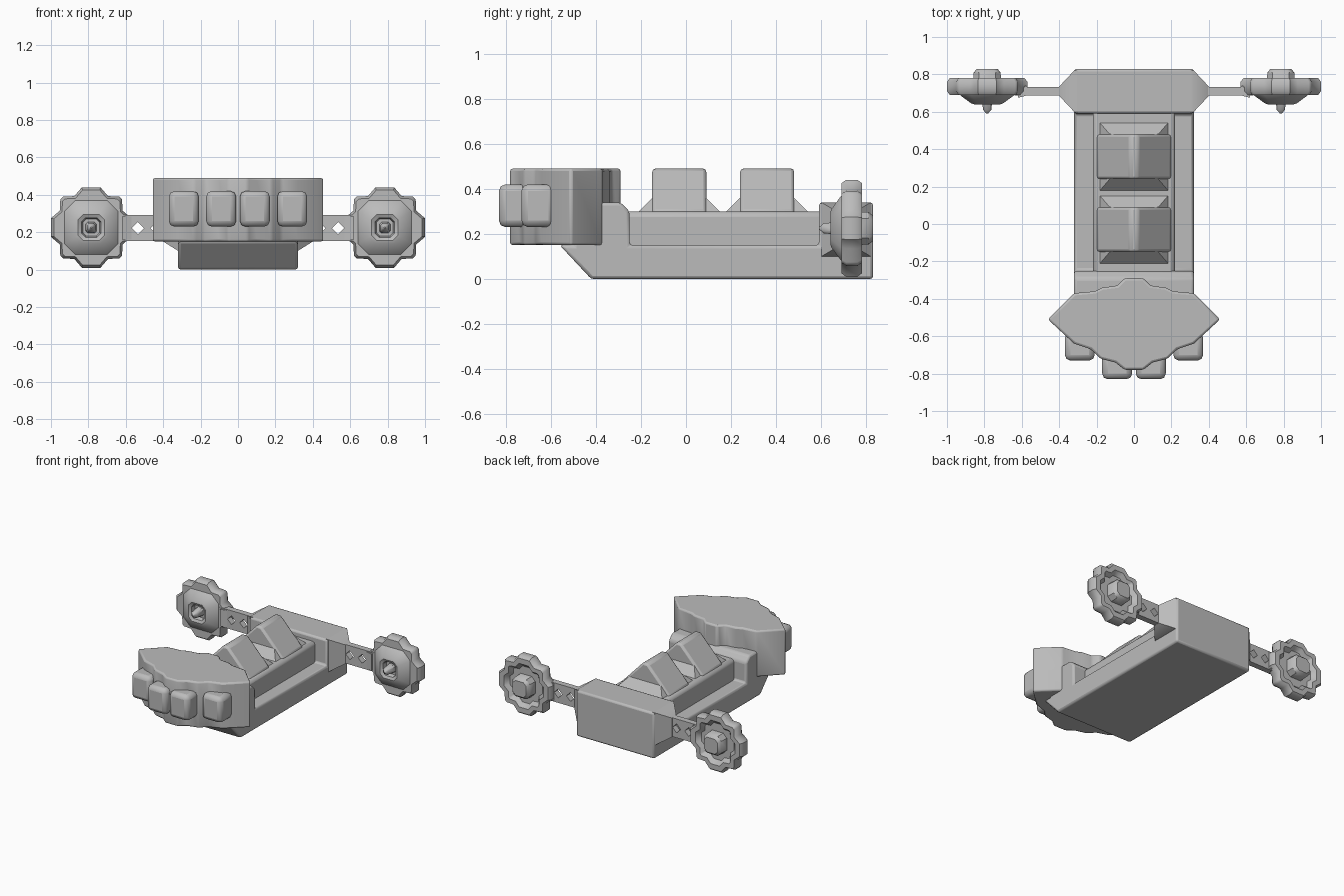
import bpy
import bmesh
import math
from mathutils import Vector

cube = bpy.data.objects.get("Cube")
if cube:
    bpy.data.objects.remove(cube, do_unlink=True)

grey = bpy.data.materials.new("light_grey")
grey.use_nodes = True
colour = (0.5, 0.5, 0.5, 1)
grey.diffuse_color = colour
grey.node_tree.nodes["Principled BSDF"].inputs["Base Color"].default_value = colour


def loft(name, rings, bevel=0, mirror=False, segments=2):
    """Join equal-length rings of points into a capped solid."""
    bm = bmesh.new()
    loops = [[bm.verts.new(p) for p in ring] for ring in rings]
    for a, b in zip(loops, loops[1:]):
        for i in range(len(a)):
            j = (i + 1) % len(a)
            bm.faces.new((a[i], a[j], b[j], b[i]))
    bm.faces.new(loops[0])
    bm.faces.new(loops[-1])
    bmesh.ops.recalc_face_normals(bm, faces=bm.faces)
    mesh = bpy.data.meshes.new(name)
    bm.to_mesh(mesh)
    bm.free()
    obj = bpy.data.objects.new(name, mesh)
    bpy.context.collection.objects.link(obj)
    mesh.materials.append(grey)
    if mirror:
        mod = obj.modifiers.new("Mirror", "MIRROR")
        mod.use_mirror_merge = False
    if bevel:
        mod = obj.modifiers.new("Bevel", "BEVEL")
        mod.width = bevel
        mod.segments = segments
        mod.limit_method = "ANGLE"
        mod.angle_limit = math.radians(25)
    bpy.ops.object.select_all(action="DESELECT")
    obj.select_set(True)
    bpy.context.view_layer.objects.active = obj
    bpy.ops.object.shade_smooth_by_angle(angle=math.radians(40))
    return obj


def prism(name, profile, axis, low, high, **kw):
    """Extrude a flat profile along one axis."""
    def place(p, d):
        v = list(p)
        v.insert("xyz".index(axis), d)
        return Vector(v)
    return loft(name, [[place(p, d) for p in profile] for d in (low, high)], **kw)


def box(name, x, y, z, **kw):
    rect = [(x[0], z[0]), (x[1], z[0]), (x[1], z[1]), (x[0], z[1])]
    return prism(name, rect, "y", y[0], y[1], **kw)


def rect_x(x, y0, y1, z0, z1):
    return [(x, y0, z0), (x, y1, z0), (x, y1, z1), (x, y0, z1)]


# Hull with raised front deck and stern block
hull = [(-0.56, 0.15), (-0.42, 0), (0.83, 0), (0.83, 0.34), (0.59, 0.34), (0.59, 0.15),
        (-0.25, 0.15), (-0.25, 0.3), (-0.29, 0.34), (-0.5, 0.34), (-0.5, 0.15)]
prism("hull", hull, "x", -0.32, 0.32, bevel=0.014)

# Inner body and its two gabled roof humps
box("inner_body", (-0.22, 0.22), (-0.3, 0.65), (0.1, 0.3), bevel=0.025)
for label, y in (("front", -0.03), ("rear", 0.36)):
    gable = [(-0.2, 0.27), (-0.2, 0.3), (-0.02, 0.49), (0.02, 0.49), (0.2, 0.3), (0.2, 0.27)]
    prism(label + "_roof_hump", gable, "y", y - 0.12, y + 0.12, bevel=0.02)
    ramp = [[(sx * w, y + sy * d, z) for sx, sy in ((-1, -1), (1, -1), (1, 1), (-1, 1))]
            for w, d, z in ((0.19, 0.19, 0.29), (0.13, 0.12, 0.36))]
    loft(label + "_roof_ramp", ramp)

# Head with stepped outline
half = [(0.05, -0.29), (0.09, -0.33), (0.17, -0.34), (0.21, -0.36), (0.32, -0.37),
        (0.46, -0.51), (0.32, -0.64), (0.23, -0.67), (0.18, -0.72), (0.1, -0.74), (0.05, -0.78)]
outline = half + [(-x, y) for x, y in reversed(half)]
prism("head", outline, "z", 0.15, 0.49, bevel=0.012)

# Four blunt teeth on the head
for label, x, y in (("inner", 0.09, -0.83), ("outer", 0.29, -0.73)):
    box(label + "_teeth", (x - 0.08, x + 0.08), (y, y + 0.15), (0.23, 0.42),
        bevel=0.03, mirror=True)

# Side arms: tapered root, pierced bar, flared end
loft("arm_root", [rect_x(0.3, 0.6, 0.82, 0.1, 0.34), rect_x(0.32, 0.6, 0.82, 0.1, 0.34),
                  rect_x(0.4, 0.685, 0.735, 0.15, 0.29)], mirror=True)
bar = [(0.36, 0.07), (0.36, 0)]
for x in (0.435, 0.535):
    bar += [(x - 0.033, 0), (x, 0.033), (x + 0.033, 0)]
bar += [(0.64, 0), (0.64, 0.07)]
for label, side in (("upper", 1), ("lower", -1)):
    prism(label + "_arm_bar", [(x, 0.222 + side * z) for x, z in bar], "y",
          0.688, 0.732, mirror=True)
loft("arm_end", [rect_x(0.57, 0.688, 0.732, 0.16, 0.285),
                 rect_x(0.62, 0.675, 0.77, 0.16, 0.285)], mirror=True)

# Scalloped wheels
CX, CZ = 0.785, 0.225
quarter = [(0.215, -0.05), (0.215, 0.05), (0.168, 0.09), (0.165, 0.15), (0.15, 0.165), (0.09, 0.168)]
lobes = []
for turn in range(4):
    for x, z in quarter:
        for _ in range(turn):
            x, z = -z, x
        lobes.append((x, z))


def rings(shape, steps):
    return [[(CX + x * s, y, CZ + z * s) for x, z in shape] for s, y in steps]


octagon = [(1, -0.6), (1, 0.6), (0.6, 1), (-0.6, 1), (-1, 0.6), (-1, -0.6), (-0.6, -1), (0.6, -1)]
loft("wheel_rim", rings(lobes, [(0.93, 0.69), (1, 0.71), (1, 0.76), (0.93, 0.78),
                                (0.75, 0.78), (0.62, 0.75)]), mirror=True)
loft("wheel_front_dish", rings(octagon, [(0.15, 0.7), (0.14, 0.685), (0.085, 0.645), (0.07, 0.64),
                                         (0.052, 0.65), (0.045, 0.68)]), mirror=True)
loft("wheel_spike", rings(octagon, [(0.03, 0.685), (0.022, 0.61), (0.004, 0.59)]), mirror=True)
loft("wheel_back_hub", rings(octagon, [(0.075, 0.74), (0.072, 0.81), (0.055, 0.83)]), mirror=True)
